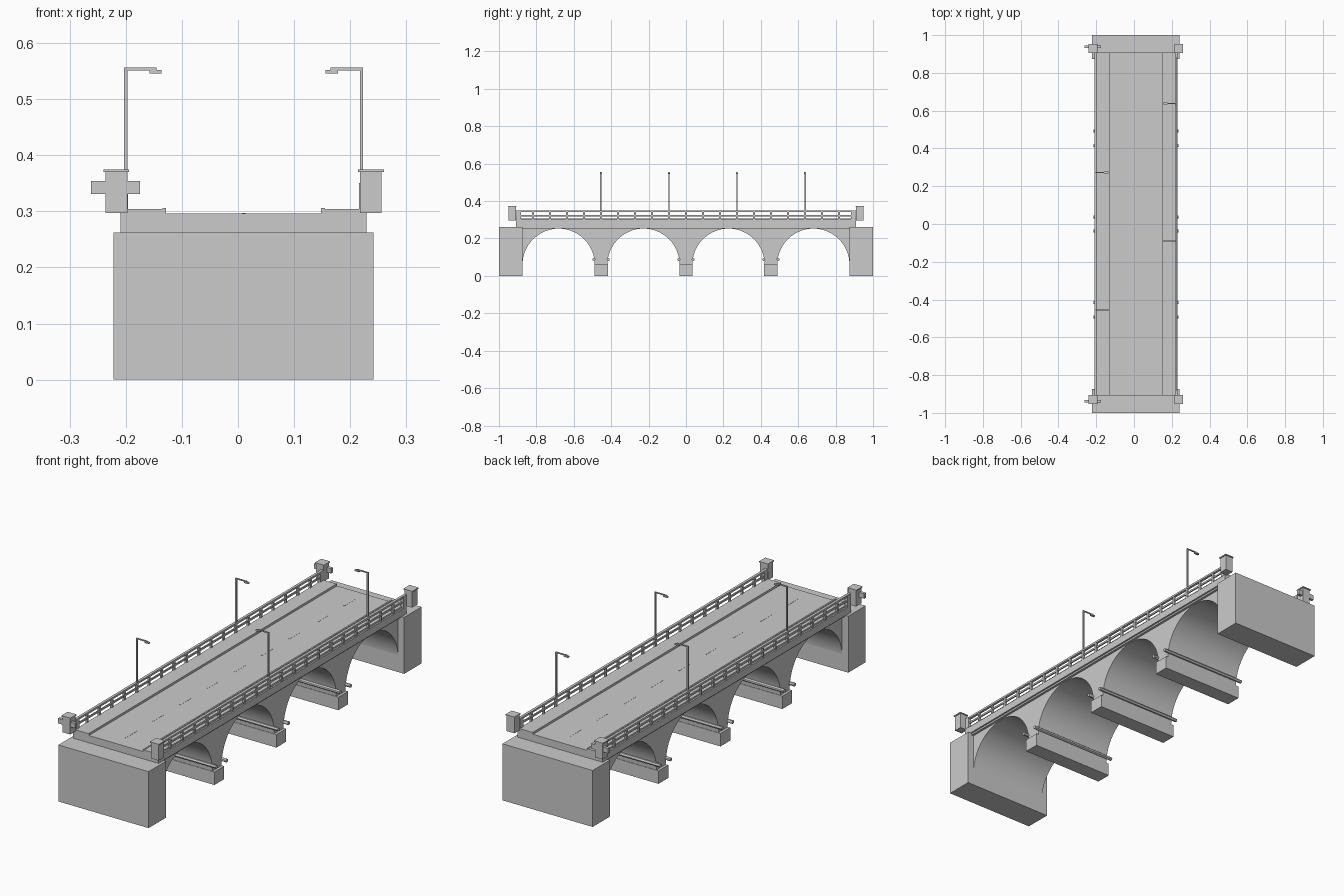
import bpy, bmesh, math
from mathutils import Vector

cube = bpy.data.objects.get("Cube")
if cube:
    bpy.data.objects.remove(cube, do_unlink=True)

CX = 0.01          # bridge centre line
SPAN = 0.454       # pier spacing
RADIUS = 0.193     # arch radius
SPRING = 0.06      # arch spring height
END = 0.909        # deck end

stone = bpy.data.materials.new("pale_grey_stone")
stone.use_nodes = True
stone.diffuse_color = (0.6, 0.6, 0.6, 1)
stone.node_tree.nodes["Principled BSDF"].inputs["Base Color"].default_value = (0.6, 0.6, 0.6, 1)


def finish(name, bm, smooth=False):
    bmesh.ops.recalc_face_normals(bm, faces=bm.faces)
    mesh = bpy.data.meshes.new(name)
    bm.to_mesh(mesh)
    bm.free()
    mesh.materials.append(stone)
    obj = bpy.data.objects.new(name, mesh)
    bpy.context.collection.objects.link(obj)
    if smooth:
        bpy.ops.object.select_all(action='DESELECT')
        bpy.context.view_layer.objects.active = obj
        obj.select_set(True)
        bpy.ops.object.shade_smooth_by_angle(angle=math.radians(30))
    return obj


def add_box(bm, x, y, z):
    """Box from (min, max) pairs; x is measured from the bridge centre line."""
    verts = bmesh.ops.create_cube(bm, size=1)["verts"]
    for v in verts:
        v.co = Vector([a + (b - a) * (c + 0.5) for (a, b), c in zip((x, y, z), v.co)])
        v.co.x += CX


def boxes(name, parts):
    bm = bmesh.new()
    for part in parts:
        add_box(bm, *part)
    return finish(name, bm)


def around(c, half):
    return (c - half, c + half)


def flip(pair, side):
    return tuple(sorted(side * v for v in pair))


# Arched wall: side profile with four round arches, extruded across the width
outline = [(-0.9, 0.258), (-0.9, SPRING)]
steps = 32
for i in range(4):
    centre = (i - 1.5) * SPAN
    for k in range(steps + 1):
        a = math.pi * (1 - k / steps)
        outline.append((centre + RADIUS * math.cos(a), SPRING + RADIUS * math.sin(a)))
outline += [(0.9, SPRING), (0.9, 0.258)]
bm = bmesh.new()
face = bm.faces.new([bm.verts.new((CX - 0.2, y, z)) for y, z in outline])
new = bmesh.ops.extrude_face_region(bm, geom=[face])["geom"]
bmesh.ops.translate(bm, vec=(0.4, 0, 0), verts=[v for v in new if isinstance(v, bmesh.types.BMVert)])
finish("arched_wall", bm, True)

# End abutments and pier bases
for side, word in ((-1, "front"), (1, "back")):
    boxes(word + "_abutment", [(around(0, 0.2315), flip((0.873, 1), side), (0, 0.262))])
for i in (-1, 0, 1):
    boxes("pier_base", [(around(0, 0.212), around(i * SPAN, 0.036), (0, SPRING))])

# Round mouldings along both faces of each pier
bm = bmesh.new()
for i in (-1, 0, 1):
    for side in (-1, 1):
        verts = bmesh.ops.create_cone(bm, cap_ends=True, segments=12, radius1=0.008,
                                      radius2=0.008, depth=0.45)["verts"]
        for v in verts:
            v.co = Vector((CX + v.co.z, i * SPAN + side * 0.038 + v.co.y, 0.088 + v.co.x))
finish("pier_mouldings", bm, True)

# Deck with ledge, pavements, kerbs and centre dashes
boxes("deck", [(around(0, 0.219), around(0, END), (0.262, 0.296))])
boxes("deck_ledge", [(around(0, 0.211), around(0, 0.9), (0.254, 0.263))])
for side in (-1, 1):
    boxes("pavement", [(flip((0.14, 0.212), side), around(0, END), (0.29, 0.304))])
    boxes("kerb", [(flip((0.138, 0.145), side), around(0, END), (0.29, 0.306))])
boxes("lane_dashes", [(around(0, 0.003), around((i - 4) * 0.2, 0.04), (0.295, 0.2968))
                      for i in range(9)])

# Railings: posts at even spacing and two rails
for side, word in ((-1, "right"), (1, "left")):
    parts = [(flip((0.207, 0.217), side), around(-END + i * END / 10, 0.005), (0.296, 0.348))
             for i in range(1, 20)]
    parts += [(flip((0.206, 0.218), side), around(0, END), (0.342, 0.351)),
              (flip((0.209, 0.215), side), around(0, END), (0.318, 0.326))]
    parts += [(flip((0.206, 0.22), side), around(e * 0.895, 0.012), (0.296, 0.35)) for e in (-1, 1)]
    boxes(word + "_railing", parts)

# Corner pillars with flat caps
for side in (-1, 1):
    for end in (-1, 1):
        boxes("corner_pillar", [(flip((0.207, 0.246), side), flip((0.909, 0.948), end), (0.297, 0.37)),
                                (flip((0.204, 0.25), side), flip((0.906, 0.952), end), (0.37, 0.375))])

# Sign planks through the two pillars on one side
for end in (-1, 1):
    boxes("sign_plank", [((-0.272, -0.185), flip((0.932, 0.946), end), (0.331, 0.354))])

# Street lamps, staggered on both sides
for i in range(4):
    y = -0.455 + i * 0.364
    side = 1 if i % 2 else -1
    boxes("street_lamp", [
        (flip((0.207, 0.213), side), around(y, 0.0035), (0.3, 0.555)),
        (flip((0.155, 0.213), side), around(y, 0.0025), (0.551, 0.556)),
        (flip((0.146, 0.168), side), around(y, 0.005), (0.546, 0.552))])
